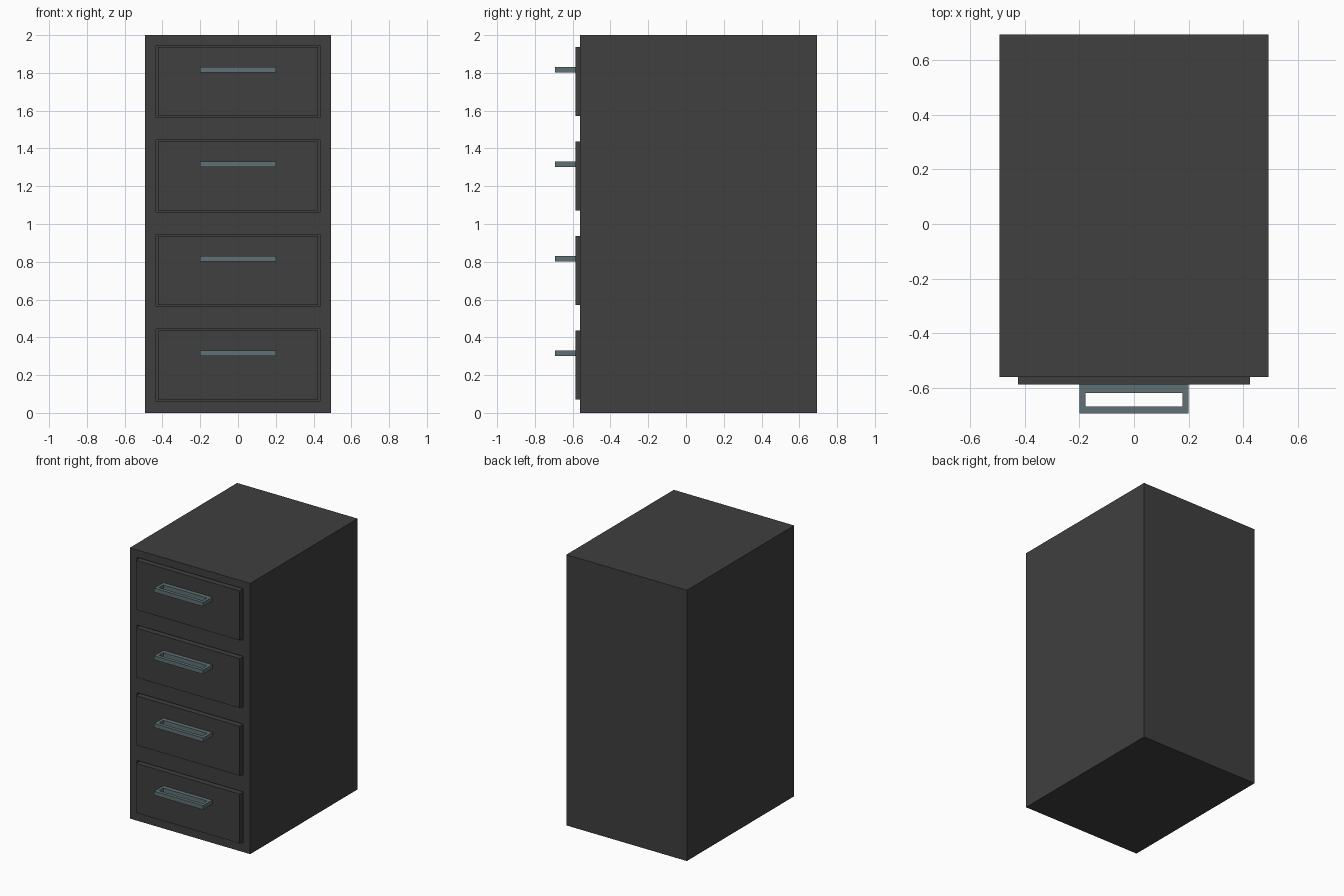
import bpy, bmesh

if "Cube" in bpy.data.objects:
    bpy.data.objects.remove(bpy.data.objects["Cube"])

def material(name, rgb):
    m = bpy.data.materials.new(name)
    m.diffuse_color = (*rgb, 1)
    m.use_nodes = True
    m.node_tree.nodes["Principled BSDF"].inputs["Base Color"].default_value = m.diffuse_color
    return m

dark = material("charcoal paint", (0.05, 0.05, 0.05))
metal = material("blue grey metal", (0.115, 0.165, 0.18))

def box(name, x, y, z, mat):
    bm = bmesh.new()
    bmesh.ops.create_cube(bm, size=1)
    for v in bm.verts:
        v.co = [r[0] if c < 0 else r[1] for c, r in zip(v.co, (x, y, z))]
    me = bpy.data.meshes.new(name)
    bm.to_mesh(me)
    bm.free()
    me.materials.append(mat)
    ob = bpy.data.objects.new(name, me)
    bpy.context.collection.objects.link(ob)
    return ob

def cut(target, cutter):
    mod = target.modifiers.new("cut", 'BOOLEAN')
    mod.operation = 'DIFFERENCE'
    mod.solver = 'EXACT'
    mod.object = cutter
    cutter.hide_render = True
    bpy.context.view_layer.objects.active = target
    bpy.ops.object.modifier_apply(modifier=mod.name)
    bpy.data.objects.remove(cutter)

# Cabinet shell
cabinet = box("cabinet", (-0.492, 0.492), (-0.56, 0.693), (0, 2), dark)

for i in range(4):
    z = i * 0.5
    # Recess leaving a narrow gap around the drawer
    cut(cabinet, box("recess", (-0.433, 0.433), (-0.7, -0.52), (z + 0.063, z + 0.445), dark))
    # Drawer front standing slightly proud
    box(f"drawer_{i + 1}", (-0.424, 0.424), (-0.586, -0.52), (z + 0.071, z + 0.436), dark)
    # Flat loop handle
    handle = box(f"handle_{i + 1}", (-0.2, 0.2), (-0.693, -0.586), (z + 0.301, z + 0.331), metal)
    cut(handle, box("handle_hole", (-0.178, 0.178), (-0.668, -0.617), (z + 0.2, z + 0.4), metal))
